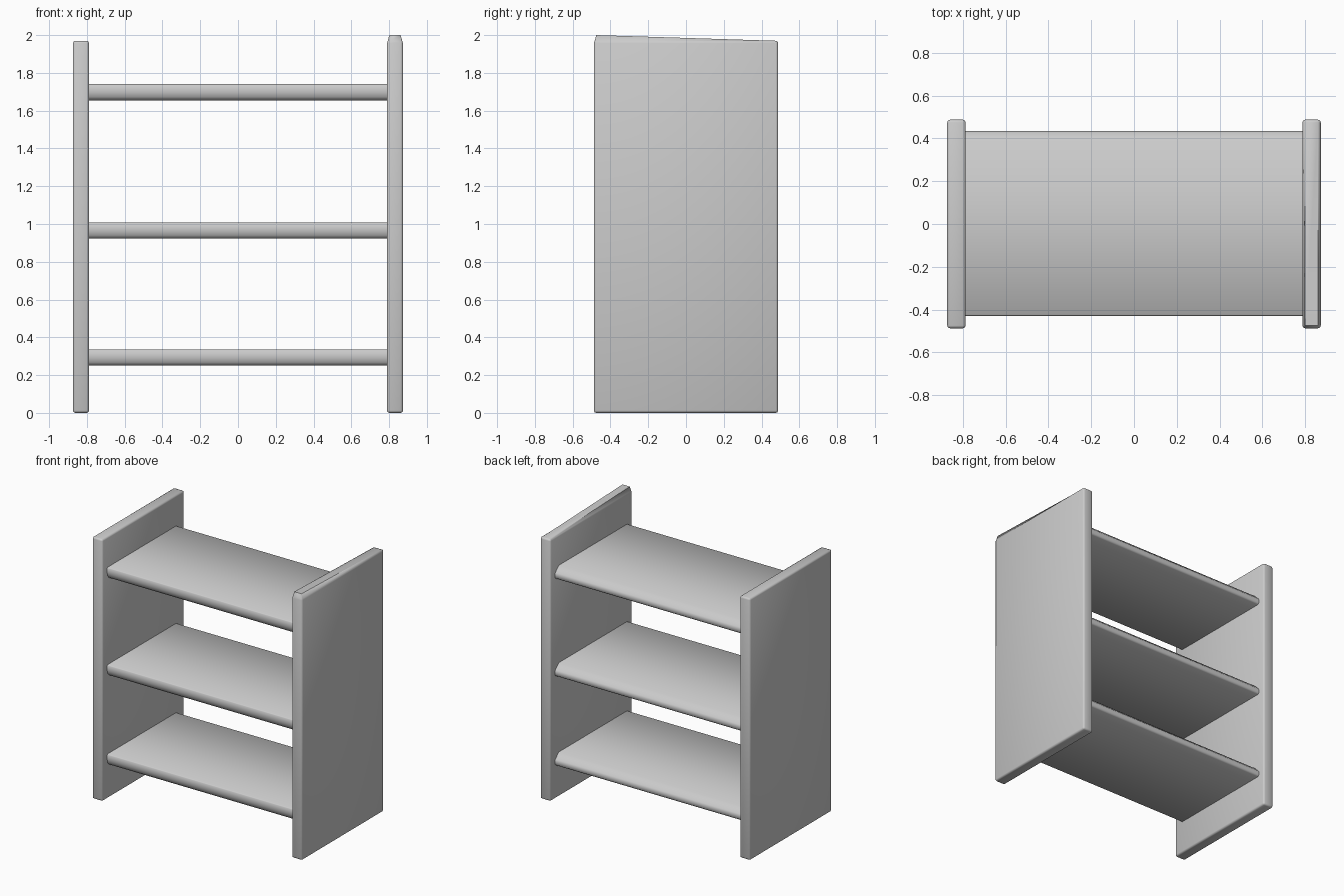
import bpy, bmesh, math

if "Cube" in bpy.data.objects:
    bpy.data.objects.remove(bpy.data.objects["Cube"])

PANEL_W, PANEL_D, PANEL_H = 0.086, 0.976, 1.97
INNER_X = 0.788


def finish(bm, name):
    bmesh.ops.recalc_face_normals(bm, faces=bm.faces)
    mesh = bpy.data.meshes.new(name)
    bm.to_mesh(mesh)
    bm.free()
    ob = bpy.data.objects.new(name, mesh)
    bpy.context.collection.objects.link(ob)
    bpy.context.view_layer.objects.active = ob
    ob.select_set(True)
    bpy.ops.object.shade_smooth_by_angle(angle=math.radians(50))
    ob.select_set(False)
    return ob


def side_panel(name, x, raise_front=0.0):
    bm = bmesh.new()
    bmesh.ops.create_cube(bm, size=1)
    bmesh.ops.scale(bm, vec=(PANEL_W, PANEL_D, PANEL_H), verts=bm.verts)
    bmesh.ops.translate(bm, vec=(x, 0, PANEL_H / 2), verts=bm.verts)
    bmesh.ops.bevel(bm, geom=bm.edges[:], offset=0.013, segments=2,
                    profile=0.5, affect='EDGES')
    # lift the front end of the flat top so the top edge slopes backwards
    for v in bm.verts:
        if v.co.z > PANEL_H - 0.001 and v.co.y < 0:
            v.co.z += raise_front
    return finish(bm, name)


def shelf(name, z):
    # side profile (y, height): undercut front edge, chamfered back edge
    profile = [(-0.43, 0.079), (-0.424, 0.085), (0.388, 0.085), (0.428, 0.046),
               (0.434, 0.036), (0.434, 0.01), (0.424, 0.0), (-0.408, 0.0),
               (-0.424, 0.018), (-0.43, 0.042)]
    bm = bmesh.new()
    face = bm.faces.new([bm.verts.new((-INNER_X, y, z + h)) for y, h in profile])
    ext = bmesh.ops.extrude_face_region(bm, geom=[face], use_keep_orig=True)
    moved = [g for g in ext["geom"] if isinstance(g, bmesh.types.BMVert)]
    bmesh.ops.translate(bm, vec=(2 * INNER_X, 0, 0), verts=moved)
    return finish(bm, name)


# upright side panels
panel_x = INNER_X + PANEL_W / 2
side_panel("left_side_panel", -panel_x)
side_panel("right_side_panel", panel_x, raise_front=0.03)

# three shelves
for label, z in (("bottom", 0.25), ("middle", 0.922), ("top", 1.655)):
    shelf(label + "_shelf", z)
